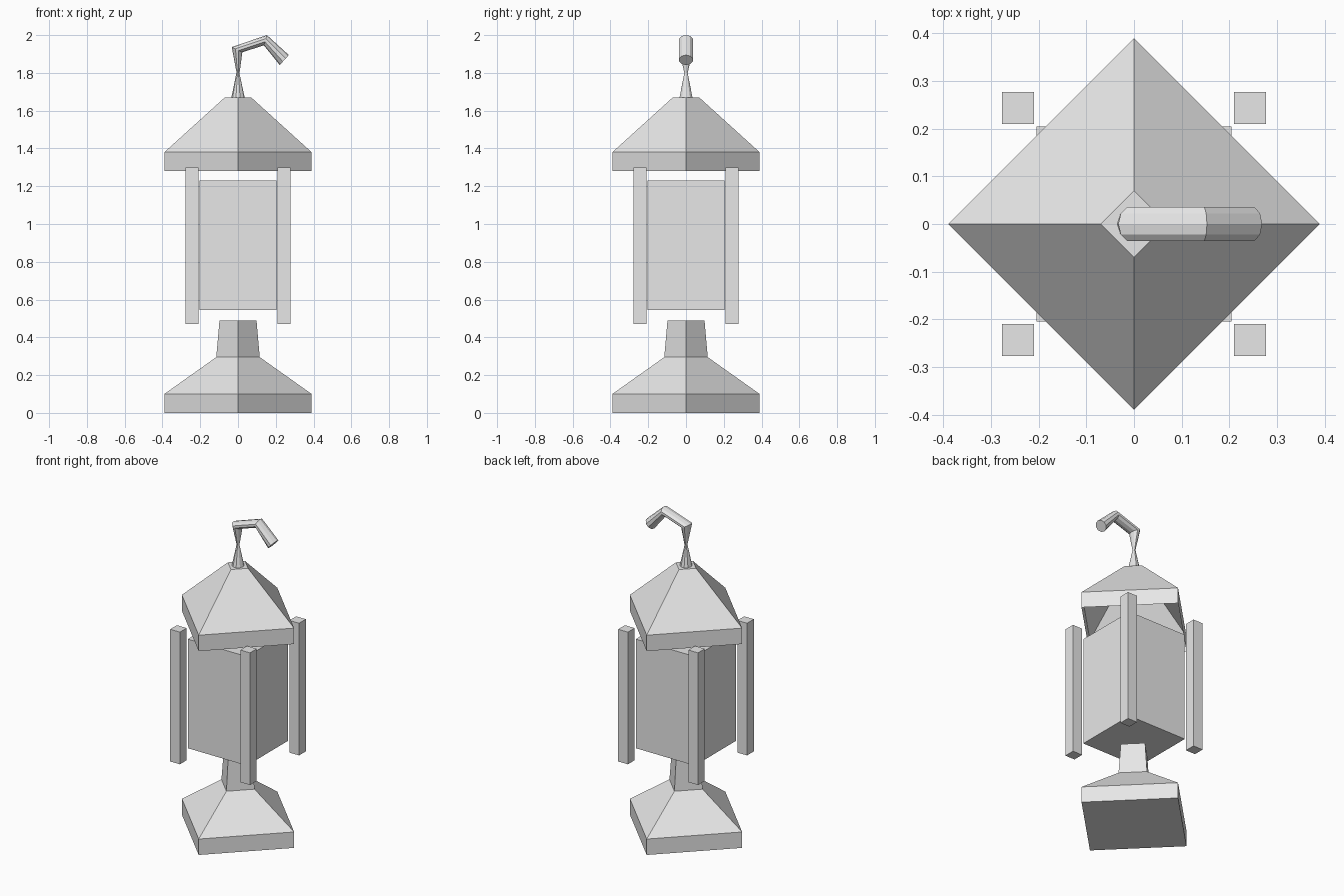
import bpy, bmesh, math
from mathutils import Vector

if "Cube" in bpy.data.objects:
    bpy.data.objects.remove(bpy.data.objects["Cube"])

grey = bpy.data.materials.new("light_grey")
grey.diffuse_color = (0.8, 0.8, 0.8, 1)
grey.use_nodes = True
grey.node_tree.nodes["Principled BSDF"].inputs["Base Color"].default_value = grey.diffuse_color


def make(name, rings, cap_bottom=True, cap_top=True):
    """Skin a stack of rings into one flat-shaded mesh."""
    bm = bmesh.new()
    loops = [[bm.verts.new(p) for p in ring] for ring in rings]
    n = len(loops[0])
    for a, b in zip(loops, loops[1:]):
        for i in range(n):
            j = (i + 1) % n
            bm.faces.new((a[i], a[j], b[j], b[i]))
    if cap_bottom:
        bm.faces.new(loops[0][::-1])
    if cap_top:
        bm.faces.new(loops[-1])
    bmesh.ops.recalc_face_normals(bm, faces=bm.faces)
    me = bpy.data.meshes.new(name)
    bm.to_mesh(me)
    bm.free()
    me.materials.append(grey)
    ob = bpy.data.objects.new(name, me)
    bpy.context.collection.objects.link(ob)
    return ob


def diamond(r, z):
    return [(r, 0, z), (0, r, z), (-r, 0, z), (0, -r, z)]


def box(name, cx, cy, half, z0, z1):
    square = [(-1, -1), (1, -1), (1, 1), (-1, 1)]
    make(name, [[(cx + half * x, cy + half * y, z) for x, y in square] for z in (z0, z1)])


def oval(cx, cz, hx, hz, ry, n=10):
    """Ring spanned by a half vector in the xz plane and a radius along y."""
    angles = [2 * math.pi * i / n for i in range(n)]
    return [(cx + hx * math.cos(t), ry * math.sin(t), cz + hz * math.cos(t)) for t in angles]


# Stepped foot with a tapered neck
make("base", [diamond(0.39, 0), diamond(0.39, 0.10), diamond(0.115, 0.295), diamond(0.098, 0.49)])

# Lantern body and four corner posts
box("lantern_body", 0, 0, 0.205, 0.545, 1.23)
for sx, side in ((-1, "left"), (1, "right")):
    for sy, end in ((-1, "front"), (1, "back")):
        box(f"post_{end}_{side}", sx * 0.2435, sy * 0.2435, 0.0335, 0.47, 1.30)

# Hollow roof, open underneath
make("roof", [diamond(0.39, 1.28), diamond(0.39, 1.38), diamond(0.07, 1.67)], cap_bottom=False)

# Bent hanging hook with a pinched stem
make("hook", [
    oval(0, 1.67, -0.035, 0, 0.036),
    oval(0, 1.80, -0.008, 0.002, 0.009),
    oval(-0.005, 1.923, -0.028, 0.014, 0.038),
    oval(0.145, 1.973, 0.008, 0.027, 0.038),
    oval(0.245, 1.868, 0.024, 0.0265, 0.038),
])
